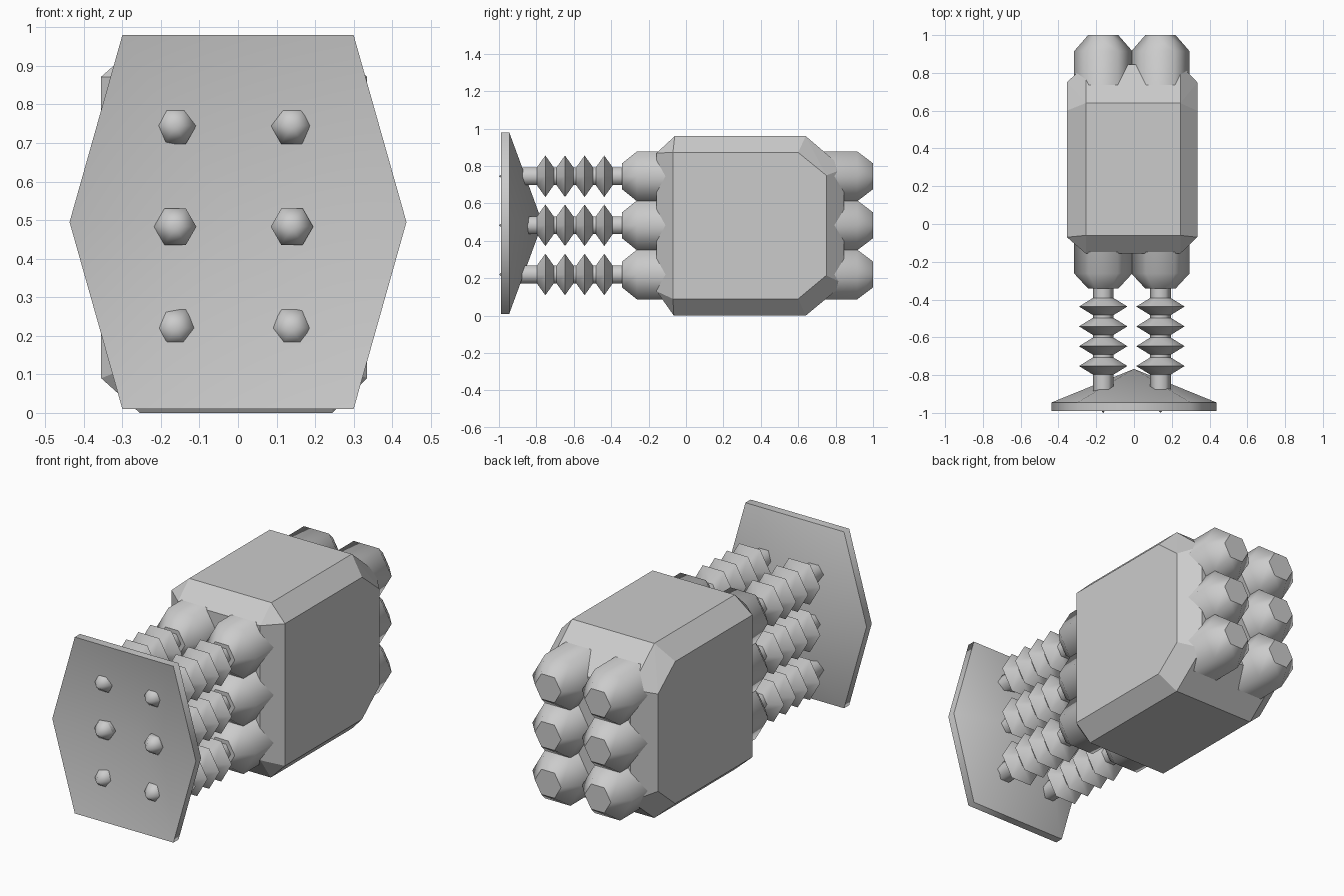
import bpy
import bmesh

if "Cube" in bpy.data.objects:
    bpy.data.objects.remove(bpy.data.objects["Cube"], do_unlink=True)

grey = bpy.data.materials.new("plain_grey")
grey.use_nodes = True
grey.diffuse_color = (0.6, 0.6, 0.6, 1)
grey.node_tree.nodes["Principled BSDF"].inputs["Base Color"].default_value = (0.6, 0.6, 0.6, 1)

HEX = [(1, 0), (0.5, 0.866), (-0.5, 0.866), (-1, 0), (-0.5, -0.866), (0.5, -0.866)]
PLATE = [(0.437, 0), (0.3, 0.485), (-0.3, 0.485), (-0.437, 0), (-0.3, -0.485), (0.3, -0.485)]


def finish(name, bm):
    bmesh.ops.recalc_face_normals(bm, faces=bm.faces)
    mesh = bpy.data.meshes.new(name)
    bm.to_mesh(mesh)
    bm.free()
    mesh.materials.append(grey)
    obj = bpy.data.objects.new(name, mesh)
    bpy.context.collection.objects.link(obj)
    return obj


def loft(name, outline, profile, cx, cz, sharp_rings):
    """Sweep a scaled outline along y; a zero radius makes a point, other ends are capped."""
    bm = bmesh.new()
    rings = []
    for y, r in profile:
        if r == 0:
            rings.append([bm.verts.new((cx, y, cz))] * len(outline))
        else:
            rings.append([bm.verts.new((cx + r * u, y, cz + r * v)) for u, v in outline])
    for a, b in zip(rings, rings[1:]):
        for i in range(len(outline)):
            j = (i + 1) % len(outline)
            corners = list(dict.fromkeys((a[i], a[j], b[j], b[i])))
            bm.faces.new(corners).smooth = True
    for ring, (y, r) in ((rings[0], profile[0]), (rings[-1], profile[-1])):
        if r:
            bm.faces.new(ring).smooth = False
    if sharp_rings:
        for e in bm.edges:
            if abs(e.verts[0].co.y - e.verts[1].co.y) < 1e-5:
                e.smooth = False
    return finish(name, bm)


# Chamfered main housing: hull of its six flat panels
bm = bmesh.new()
points = []
for x in (-0.355, 0.335):
    points += [(x, y, z) for y, z in ((-0.07, 0.09), (-0.07, 0.872), (0.6, 0.872),
                                      (0.75, 0.75), (0.75, 0.215), (0.6, 0.09))]
for x in (-0.255, 0.245):
    points += [(x, y, z) for y, z in ((-0.065, 0), (0.64, 0), (0.845, 0.17), (0.845, 0.785),
                                      (0.64, 0.96), (-0.06, 0.96), (-0.157, 0.87), (-0.157, 0.13))]
for p in points:
    bm.verts.new(p)
bmesh.ops.convex_hull(bm, input=bm.verts)
bmesh.ops.dissolve_limit(bm, angle_limit=0.03, verts=bm.verts, edges=bm.edges)
finish("housing", bm)

# Dished hexagonal front plate
loft("front_plate", PLATE, [(-0.88, 0), (-0.99, 1), (-0.945, 1), (-0.767, 0)], 0, 0.495, True)

# Rod profile with four bellows discs
rod = [(-0.935, 0.055)]
for k in range(4):
    mid = -0.752 + 0.105 * k
    rod += [(mid - 0.045, 0.055), (mid, 0.128), (mid + 0.045, 0.055)]
rod.append((-0.3, 0.055))
tip = [(-1.0, 0), (-0.935, 0.055), (-0.9, 0.055)]
barrel = [(-0.342, 0.08), (-0.262, 0.154), (0.915, 0.154), (1.0, 0.08)]

# Six barrels through the housing, each with a bellows rod and pointed tip
for side, x in (("right", -0.163), ("left", 0.14)):
    for level, z in (("lower", 0.22), ("middle", 0.483), ("upper", 0.745)):
        loft(f"{level}_{side}_barrel", HEX, barrel, x, z, False)
        loft(f"{level}_{side}_bellows_rod", HEX, rod, x, z, True)
        loft(f"{level}_{side}_rod_tip", HEX, tip, x, z, False)
